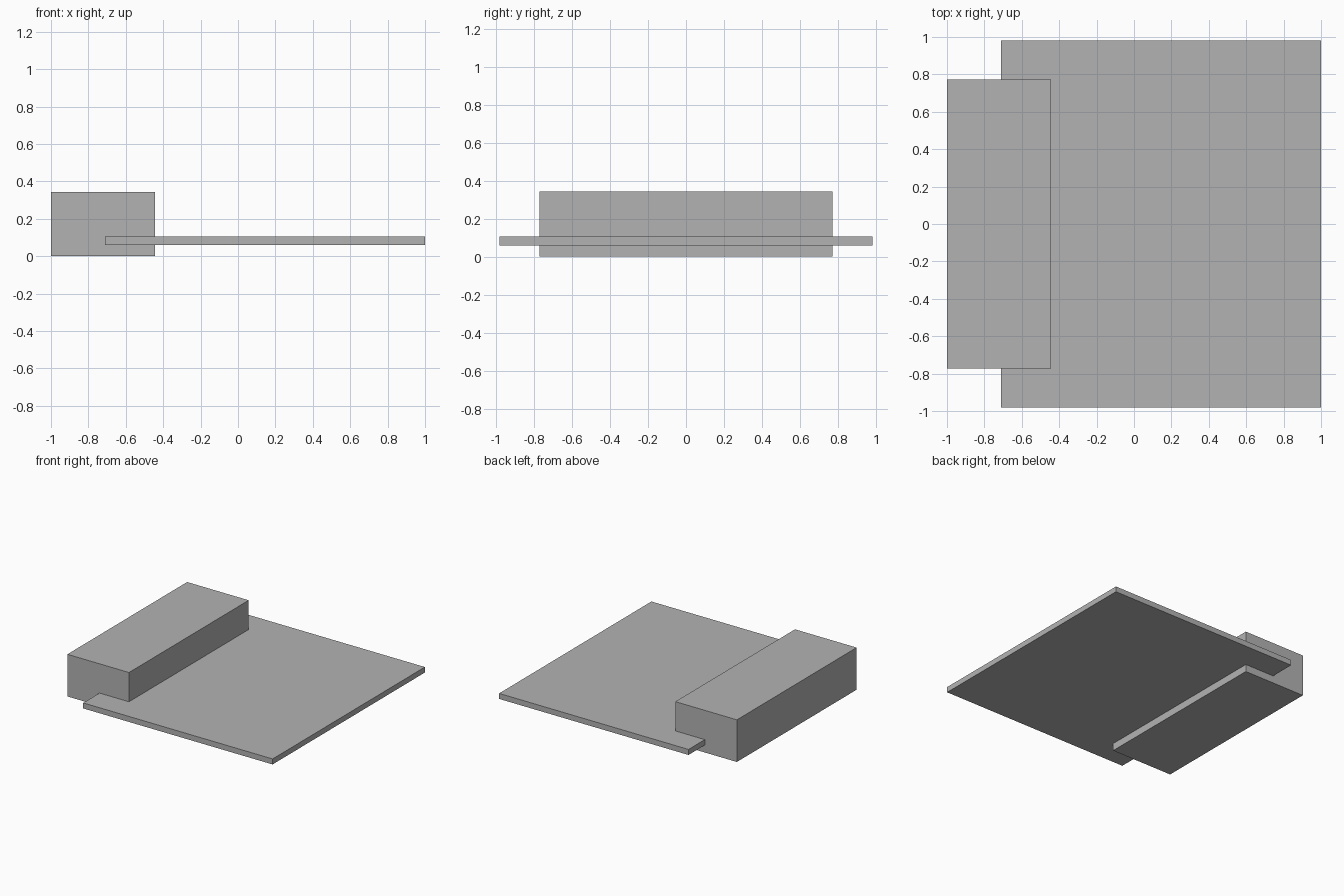
import bpy
from mathutils import Vector

if "Cube" in bpy.data.objects:
    bpy.data.objects.remove(bpy.data.objects["Cube"], do_unlink=True)

# One plain grey for every part
grey = bpy.data.materials.new("light_grey")
grey.use_nodes = True
colour = (0.45, 0.45, 0.45, 1)
grey.diffuse_color = colour
grey.node_tree.nodes["Principled BSDF"].inputs["Base Color"].default_value = colour


def box(name, low, high):
    """Box spanning two opposite corners."""
    low, high = Vector(low), Vector(high)
    bpy.ops.mesh.primitive_cube_add(size=1, location=(low + high) / 2)
    obj = bpy.context.object
    obj.name = obj.data.name = name
    obj.scale = high - low
    bpy.ops.object.transform_apply(location=False, rotation=False, scale=True)
    obj.data.materials.append(grey)
    return obj


# Long raised block along the right edge
box("raised_block", (-1, -0.772, 0), (-0.444, 0.772, 0.344))

# Thin flat plate passing into the block
box("flat_plate", (-0.71, -0.982, 0.06), (1, 0.982, 0.105))
